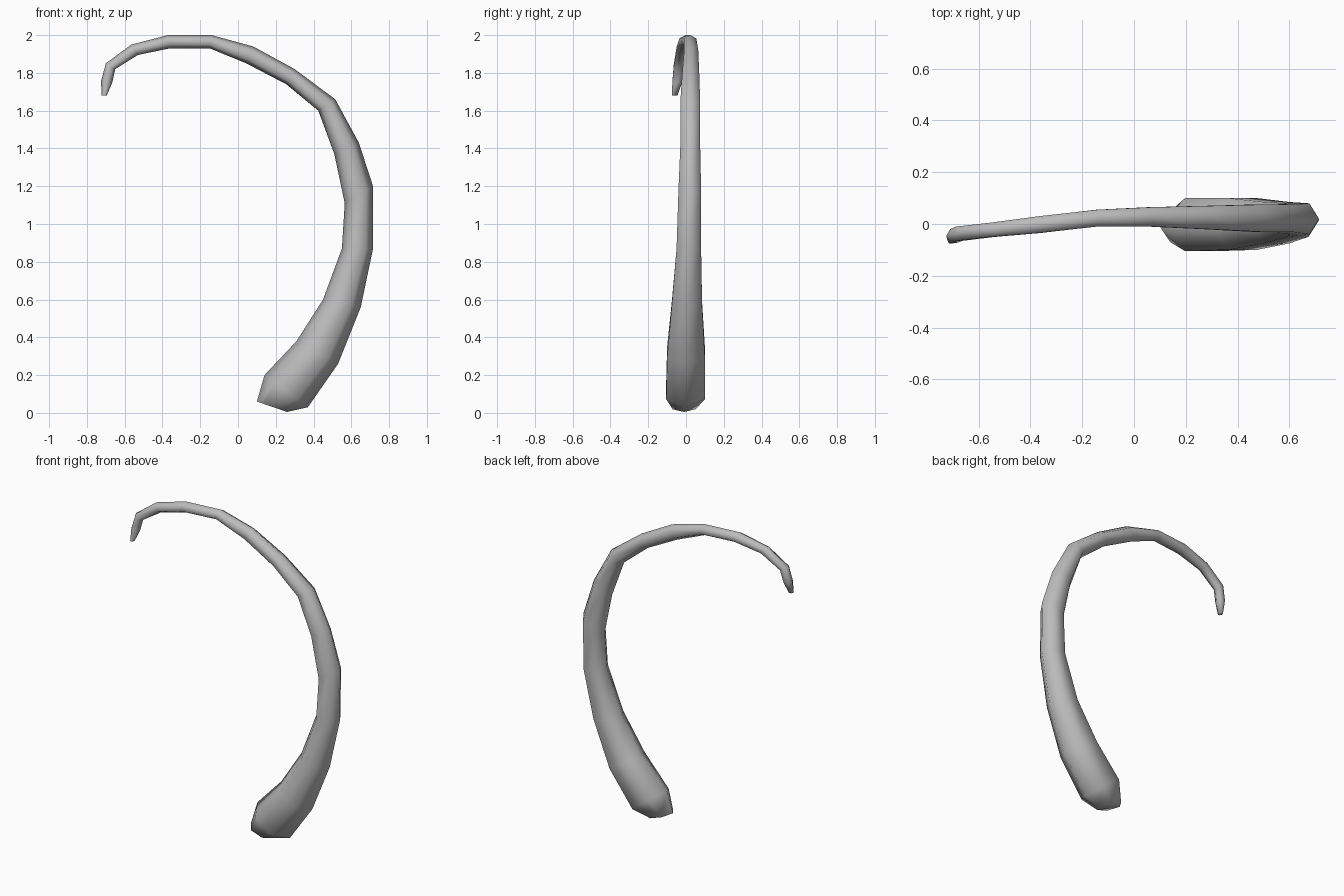
import bpy, bmesh, math
from mathutils import Vector

cube = bpy.data.objects.get("Cube")
if cube:
    bpy.data.objects.remove(cube)

# Cross-sections: inner edge (x, z), outer edge (x, z), front y, back y
SECTIONS = [
    ((.10, .06), (.26, .005), -.07, .05),
    ((.14, .20), (.37, .03), -.105, .10),
    ((.31, .38), (.53, .26), -.10, .10),
    ((.45, .60), (.65, .56), -.075, .085),
    ((.55, .87), (.715, .87), -.05, .08),
    ((.565, 1.11), (.715, 1.20), -.04, .08),
    ((.51, 1.37), (.64, 1.43), -.03, .075),
    ((.425, 1.60), (.515, 1.66), -.03, .075),
    ((.255, 1.74), (.30, 1.82), -.02, .07),
    ((.045, 1.85), (.08, 1.94), -.01, .065),
    ((-.15, 1.93), (-.14, 2.0), -.01, .055),
    ((-.36, 1.93), (-.37, 2.0), -.035, .03),
    ((-.53, 1.895), (-.565, 1.95), -.05, .005),
    ((-.65, 1.82), (-.70, 1.85), -.065, -.01),
    ((-.665, 1.75), (-.725, 1.755), -.072, -.02),
    ((-.695, 1.68), (-.722, 1.68), -.075, -.045),
]
SIDES = 6

# Plain grey surface
grey = bpy.data.materials.new("grey")
grey.use_nodes = True
color = (.5, .5, .5, 1)
grey.diffuse_color = color
grey.node_tree.nodes["Principled BSDF"].inputs["Base Color"].default_value = color


def make_ring(bm, inner, outer, front, back):
    """Six-sided ring with a vertex on the inner and outer edges."""
    a = Vector((inner[0], 0, inner[1]))
    b = Vector((outer[0], 0, outer[1]))
    center, radius = (a + b) / 2, (b - a) / 2
    depth = (back - front) / 2 / math.sin(math.tau / SIDES)
    ring = []
    for i in range(SIDES):
        t = math.tau * i / SIDES
        p = center + radius * math.cos(t)
        p.y = (front + back) / 2 + depth * math.sin(t)
        ring.append(bm.verts.new(p))
    return ring


# Curved tapering tail, bridged ring by ring and closed at both ends
bm = bmesh.new()
rings = [make_ring(bm, *s) for s in SECTIONS]
for r, s in zip(rings, rings[1:]):
    for i in range(SIDES):
        j = (i + 1) % SIDES
        bm.faces.new((r[i], r[j], s[j], s[i]))
bm.faces.new(rings[0])
bm.faces.new(rings[-1])
bmesh.ops.recalc_face_normals(bm, faces=bm.faces)

mesh = bpy.data.meshes.new("curved_tail")
bm.to_mesh(mesh)
bm.free()
mesh.materials.append(grey)
tail = bpy.data.objects.new("curved_tail", mesh)
bpy.context.collection.objects.link(tail)

# Smooth shading
bpy.ops.object.select_all(action='DESELECT')
tail.select_set(True)
bpy.context.view_layer.objects.active = tail
bpy.ops.object.shade_smooth_by_angle(angle=math.radians(75))
